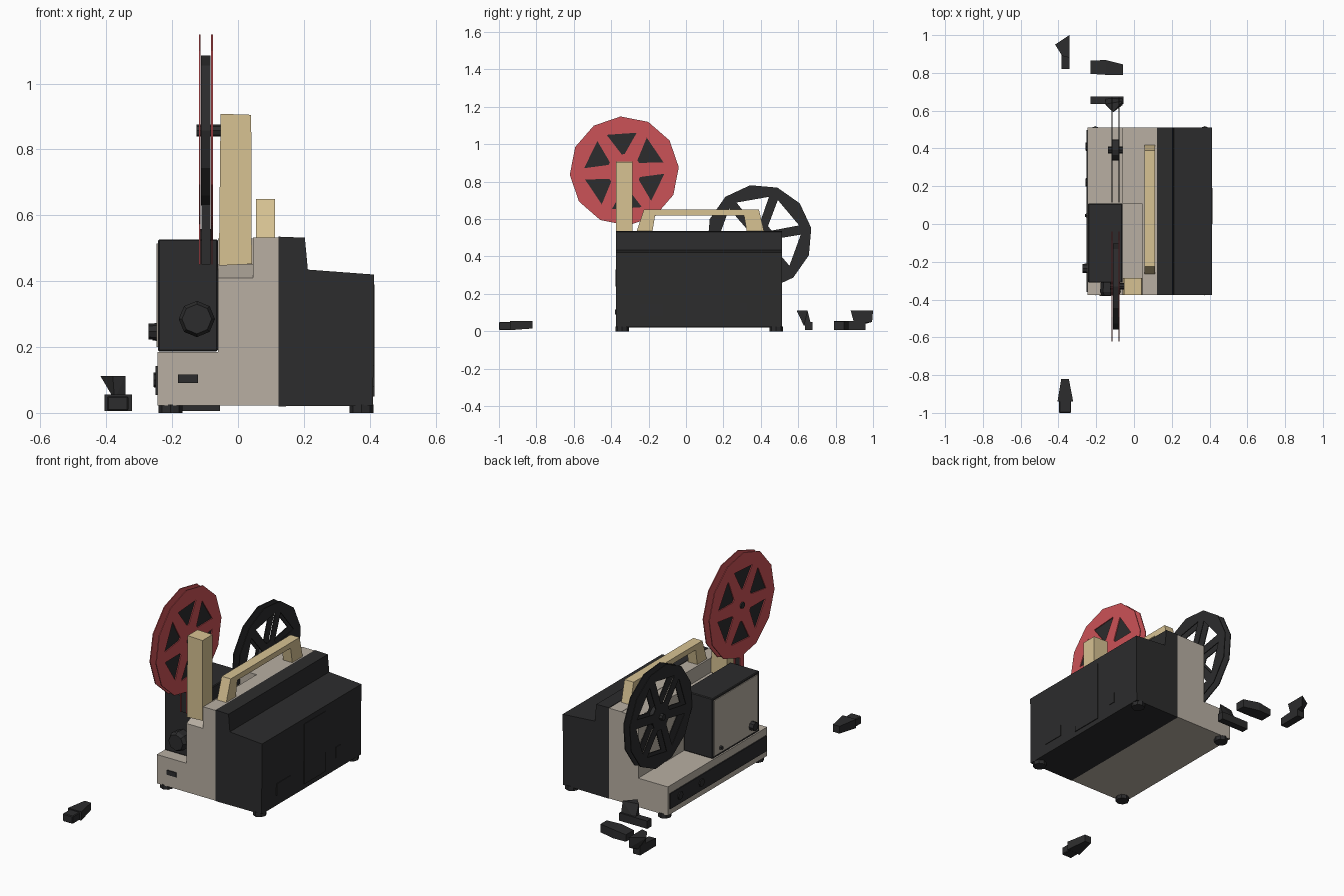
import bpy, bmesh, math
from mathutils import Vector, Matrix

if "Cube" in bpy.data.objects:
    bpy.data.objects.remove(bpy.data.objects["Cube"])


def mat(name, rgb):
    m = bpy.data.materials.new(name)
    m.diffuse_color = (*rgb, 1)
    m.use_nodes = True
    m.node_tree.nodes["Principled BSDF"].inputs["Base Color"].default_value = m.diffuse_color
    return m


BLACK = mat("charcoal_black", (0.025, 0.025, 0.026))
BEIGE = mat("warm_grey", (0.48, 0.43, 0.365))
CREAM = mat("cream", (0.68, 0.54, 0.29))
RED = mat("red", (0.6, 0.085, 0.095))


def finish(name, bm, m):
    bmesh.ops.recalc_face_normals(bm, faces=bm.faces)
    me = bpy.data.meshes.new(name)
    bm.to_mesh(me)
    bm.free()
    me.materials.append(m)
    ob = bpy.data.objects.new(name, me)
    bpy.context.collection.objects.link(ob)
    return ob


def box(name, x0, x1, y0, y1, z0, z1, m, bevel=0):
    bm = bmesh.new()
    bmesh.ops.create_cube(bm, size=1)
    for v in bm.verts:
        v.co = Vector(((x0, x1)[v.co.x > 0], (y0, y1)[v.co.y > 0], (z0, z1)[v.co.z > 0]))
    if bevel:
        bmesh.ops.bevel(bm, geom=bm.edges[:], offset=bevel, segments=1, affect='EDGES')
    return finish(name, bm, m)


def prism(name, pts, axis, a, b, m):
    """Extrude a 2D profile along x (points are y,z) or along y (points are x,z)."""
    bm = bmesh.new()
    at = (lambda p, t: (t, p[0], p[1])) if axis == 'x' else (lambda p, t: (p[0], t, p[1]))
    f = bm.faces.new([bm.verts.new(at(p, a)) for p in pts])
    r = bmesh.ops.extrude_face_region(bm, geom=[f])
    step = Vector((b - a, 0, 0)) if axis == 'x' else Vector((0, b - a, 0))
    bmesh.ops.translate(bm, vec=step, verts=[v for v in r['geom'] if isinstance(v, bmesh.types.BMVert)])
    return finish(name, bm, m)


def rod(name, p, q, r0, r1, n, m):
    p, q = Vector(p), Vector(q)
    bm = bmesh.new()
    bmesh.ops.create_cone(bm, cap_ends=True, segments=n, radius1=r0, radius2=r1, depth=(q - p).length)
    rot = (q - p).to_track_quat('Z', 'Y').to_matrix().to_4x4()
    bmesh.ops.transform(bm, matrix=Matrix.Translation((p + q) / 2) @ rot, verts=bm.verts)
    return finish(name, bm, m)


def hull(name, pts, m):
    bm = bmesh.new()
    for p in pts:
        bm.verts.new(p)
    r = bmesh.ops.convex_hull(bm, input=bm.verts[:])
    junk = set(r['geom_interior'] + r['geom_unused'])
    bmesh.ops.delete(bm, geom=[v for v in junk if isinstance(v, bmesh.types.BMVert)], context='VERTS')
    return finish(name, bm, m)


def flange(name, x, yc, zc, R, r_out, half_out, r_in, half_in, m, turn=0, thick=0.005):
    """Twelve-sided reel side with six tapered openings."""
    bm = bmesh.new()
    cache = {}

    def pt(r, deg):
        key = (r, round(deg % 360, 3))
        if key not in cache:
            a = math.radians(deg + turn)
            cache[key] = bm.verts.new((x - thick / 2, yc + r * math.cos(a), zc + r * math.sin(a)))
        return cache[key]

    hub = []
    for i in range(6):
        c, n = 30 + 60 * i, 90 + 60 * i
        bm.faces.new([pt(R, c - 30), pt(R, c), pt(R, c + 30), pt(r_out, c + half_out), pt(r_out, c - half_out)])
        bm.faces.new([pt(R, c + 30), pt(r_out, n - half_out), pt(r_in, n - half_in),
                      pt(r_in, c + half_in), pt(r_out, c + half_out)])
        hub += [pt(r_in, c - half_in), pt(r_in, c + half_in)]
    bm.faces.new(hub)
    r = bmesh.ops.extrude_face_region(bm, geom=bm.faces[:])
    bmesh.ops.translate(bm, vec=(thick, 0, 0), verts=[v for v in r['geom'] if isinstance(v, bmesh.types.BMVert)])
    return finish(name, bm, m)


Y0, Y1 = -0.375, 0.512

# Main housing: black lamp side, grey column with arm recess, grey base
prism("lamp_housing", [(0.123, 0.02), (0.41, 0.022), (0.413, 0.42), (0.212, 0.435), (0.203, 0.532), (0.123, 0.535)],
      'y', Y0, Y1, BLACK)
box("column", 0.045, 0.123, Y0, Y1, 0.022, 0.532, BEIGE)
prism("column_with_recess", [(Y0, 0.022), (Y1, 0.022), (Y1, 0.53), (0.105, 0.53), (0.105, 0.45), (-0.285, 0.45), (Y0, 0.41)],
      'x', -0.06, 0.045, BEIGE)
box("base", -0.245, -0.06, Y0, Y1, 0.022, 0.185, BEIGE)
box("side_hatch", 0.405, 0.415, 0.0, 0.19, 0.05, 0.39, BLACK)
box("side_latch", 0.405, 0.414, 0.285, 0.325, 0.09, 0.15, BLACK)
box("side_grip", 0.405, 0.414, -0.245, -0.12, 0.08, 0.145, BLACK)

# Control strip on the base, with buttons
box("control_strip", -0.251, -0.24, -0.36, 0.497, 0.055, 0.142, BLACK)
for i, y in enumerate((0.22, 0.41)):
    rod(f"strip_button_{i}", (-0.24, y, 0.1), (-0.256, y, 0.1), 0.025, 0.022, 8, BLACK)
box("front_switch", -0.182, -0.122, -0.38, -0.37, 0.09, 0.116, BLACK)

# Film gate box with side plate, lens and knobs
box("gate_box", -0.243, -0.061, -0.31, 0.108, 0.187, 0.527, BLACK, 0.004)
box("gate_side_plate", -0.247, -0.24, -0.29, 0.1, 0.2, 0.515, BEIGE)
rod("lens_barrel", (-0.125, -0.3, 0.285), (-0.125, -0.36, 0.285), 0.05, 0.055, 8, BLACK)
rod("lens_rim", (-0.125, -0.36, 0.285), (-0.125, -0.378, 0.285), 0.055, 0.045, 8, BLACK)
rod("focus_knob", (-0.24, -0.235, 0.247), (-0.272, -0.235, 0.247), 0.026, 0.024, 8, BLACK)
rod("small_knob", (-0.24, 0.045, 0.23), (-0.26, 0.045, 0.23), 0.012, 0.01, 6, BLACK)

# Feet
for x in (-0.205, 0.375):
    for y in (-0.342, 0.482):
        rod("foot", (x, y, 0), (x, y, 0.026), 0.036, 0.036, 8, BLACK)

# Carry handle
prism("handle", [(-0.265, 0.532), (-0.225, 0.65), (0.39, 0.65), (0.418, 0.532), (0.325, 0.532),
                 (0.31, 0.62), (-0.165, 0.62), (-0.18, 0.532)], 'x', 0.055, 0.112, CREAM)

# Raised reel arm
prism("reel_arm", [(-0.058, 0.447), (0.042, 0.452), (0.04, 0.905), (-0.053, 0.908)], 'y', -0.375, -0.285, CREAM)

# Front feed reel: red sides around wound film
FY, FZ = -0.33, 0.857
for i, x in enumerate((-0.116, -0.079)):
    flange(f"feed_reel_side_{i}", x, FY, FZ, 0.292, 0.215, 22, 0.09, 5, RED, 4)
    box(f"feed_reel_tail_{i}", x - 0.002, x + 0.002, -0.35, -0.315, 0.45, 0.63, RED)
rod("film_roll", (-0.112, FY, FZ), (-0.083, FY, FZ), 0.228, 0.228, 12, BLACK)
box("film_tail", -0.111, -0.084, -0.345, -0.32, 0.45, 0.64, BLACK)
rod("feed_spindle", (-0.126, FY, FZ), (-0.05, FY, FZ), 0.018, 0.018, 8, BLACK)

# Rear take-up reel, empty
TY, TZ = 0.392, 0.503
for i, x in enumerate((-0.116, -0.079)):
    flange(f"takeup_reel_side_{i}", x, TY, TZ, 0.282, 0.222, 23.5, 0.075, 12, BLACK, 10)
rod("takeup_hub", (-0.114, TY, TZ), (-0.081, TY, TZ), 0.055, 0.055, 12, BLACK)
rod("takeup_spindle", (-0.137, TY, TZ), (-0.055, TY, TZ), 0.018, 0.018, 8, BLACK)

# Loose plugs lying around the machine
box("front_plug_body", -0.397, -0.333, -1.0, -0.93, 0.006, 0.05, BLACK, 0.004)
hull("front_plug_tip", [(x, -0.94, z) for x in (-0.405, -0.322) for z in (0.006, 0.056)]
     + [(x, -0.82, z) for x in (-0.385, -0.345) for z in (0.015, 0.056)], BLACK)
hull("rear_plug_a_base", [(x, y, z) for x in (-0.23, -0.055) for y in (0.635, 0.675) for z in (0.006, 0.05)], BLACK)
hull("rear_plug_a_upright", [(x, y, 0.03) for x in (-0.15, -0.06) for y in (0.63, 0.67)]
     + [(-0.15, 0.635, 0.11), (-0.06, 0.65, 0.11), (-0.11, 0.592, 0.11), (-0.08, 0.655, 0.085)], BLACK)
hull("rear_plug_b", [(-0.23, y, z) for y in (0.795, 0.865) for z in (0.006, 0.045)]
     + [(-0.15, y, z) for y in (0.79, 0.868) for z in (0.006, 0.056)]
     + [(-0.057, y, z) for y in (0.79, 0.845) for z in (0.006, 0.052)], BLACK)
hull("rear_plug_c_base", [(x, y, z) for x in (-0.385, -0.342) for y, z in
                          ((0.82, 0.006), (0.82, 0.05), (0.96, 0.006), (0.96, 0.06))], BLACK)
hull("rear_plug_c_tip", [(-0.418, 0.95, 0.112), (-0.342, 1.0, 0.112), (-0.342, 0.88, 0.112), (-0.38, 0.89, 0.112),
                         (-0.342, 0.9, 0.04), (-0.375, 0.9, 0.04), (-0.342, 0.995, 0.05), (-0.375, 0.96, 0.04)], BLACK)
